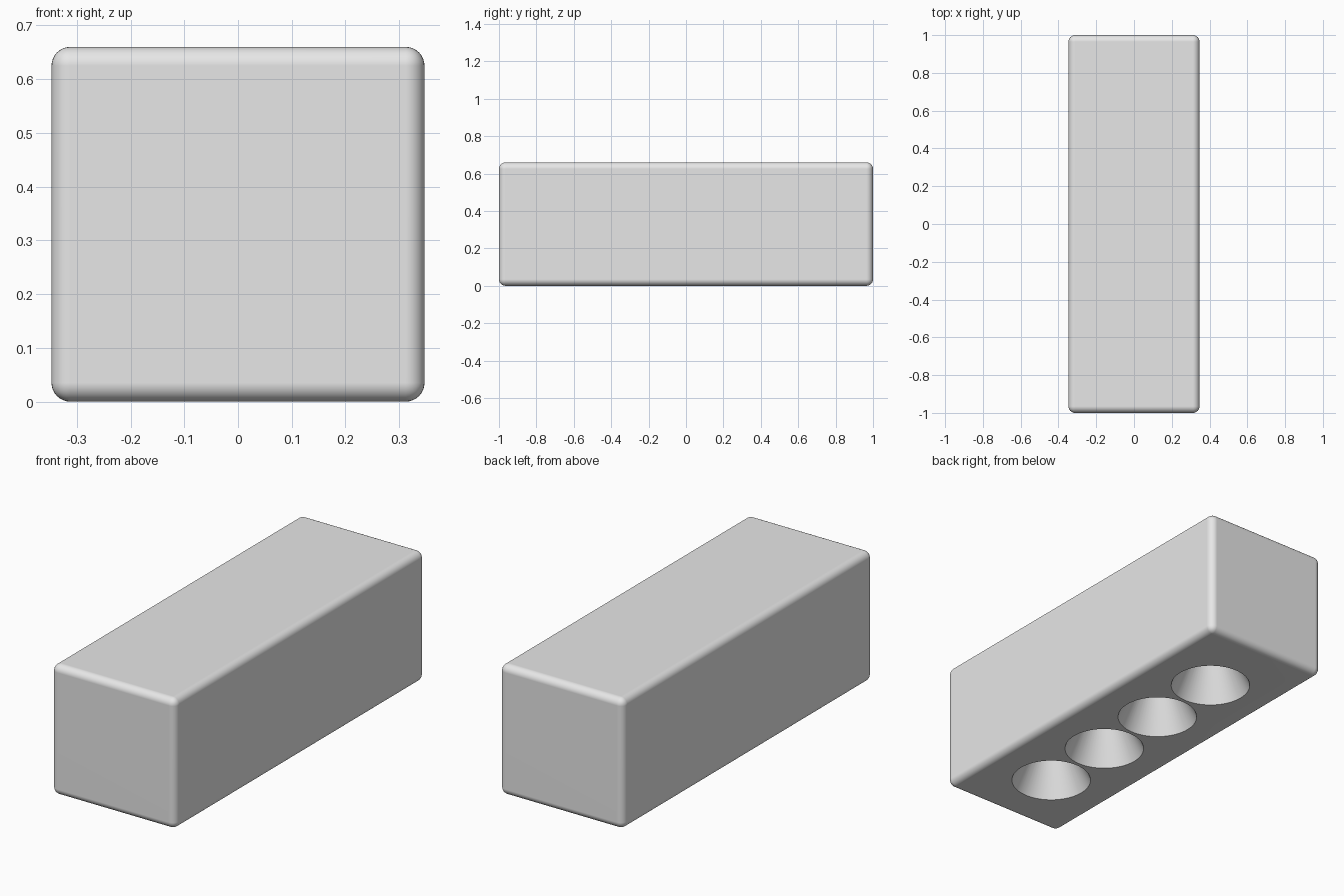
import bpy
import bmesh
import math
from mathutils import Matrix, Vector

if "Cube" in bpy.data.objects:
    bpy.data.objects.remove(bpy.data.objects["Cube"], do_unlink=True)

WIDTH, LENGTH, HEIGHT = 0.694, 2.0, 0.66
EDGE_RADIUS = 0.035
HOLE_RADIUS, HOLE_DEPTH = 0.191, 0.38
HOLE_SPACING, HOLE_OFFSET = 0.4015, -0.024
OVERSHOOT = 0.008

# Material
grey = bpy.data.materials.new("light_grey")
grey.use_nodes = True
grey.diffuse_color = (0.8, 0.8, 0.8, 1.0)
grey.node_tree.nodes["Principled BSDF"].inputs["Base Color"].default_value = (0.8, 0.8, 0.8, 1.0)


def make_object(name, bm):
    bmesh.ops.recalc_face_normals(bm, faces=bm.faces)
    mesh = bpy.data.meshes.new(name)
    bm.to_mesh(mesh)
    bm.free()
    mesh.materials.append(grey)
    obj = bpy.data.objects.new(name, mesh)
    bpy.context.collection.objects.link(obj)
    return obj


# Rounded block
bm = bmesh.new()
bmesh.ops.create_cube(bm, size=1.0)
bmesh.ops.scale(bm, vec=Vector((WIDTH, LENGTH, HEIGHT)), verts=bm.verts)
bmesh.ops.translate(bm, vec=Vector((0, 0, HEIGHT / 2)), verts=bm.verts)
bmesh.ops.bevel(bm, geom=bm.edges[:], offset=EDGE_RADIUS, segments=8,
                profile=0.5, affect='EDGES')
block = make_object("block", bm)

# Row of four tapered sockets cut into the underside
bm = bmesh.new()
total = HOLE_DEPTH + OVERSHOOT
for i in range(4):
    y = HOLE_OFFSET + (i - 1.5) * HOLE_SPACING
    bmesh.ops.create_cone(
        bm, cap_ends=True, segments=64, depth=total,
        radius1=HOLE_RADIUS * total / HOLE_DEPTH, radius2=0.004,
        matrix=Matrix.Translation((0, y, total / 2 - OVERSHOOT)))
cutter = make_object("socket_cutter", bm)
cutter.hide_render = True

bpy.ops.object.select_all(action='DESELECT')
block.select_set(True)
bpy.context.view_layer.objects.active = block
cut = block.modifiers.new("Sockets", 'BOOLEAN')
cut.operation = 'DIFFERENCE'
cut.solver = 'EXACT'
cut.object = cutter
bpy.ops.object.modifier_apply(modifier=cut.name)
bpy.data.objects.remove(cutter, do_unlink=True)

# Smooth rounded edges, flat sides and crisp socket rims
bpy.ops.object.shade_smooth_by_angle(angle=math.radians(30))
normals = block.modifiers.new("Flat sides", 'WEIGHTED_NORMAL')
normals.keep_sharp = True
